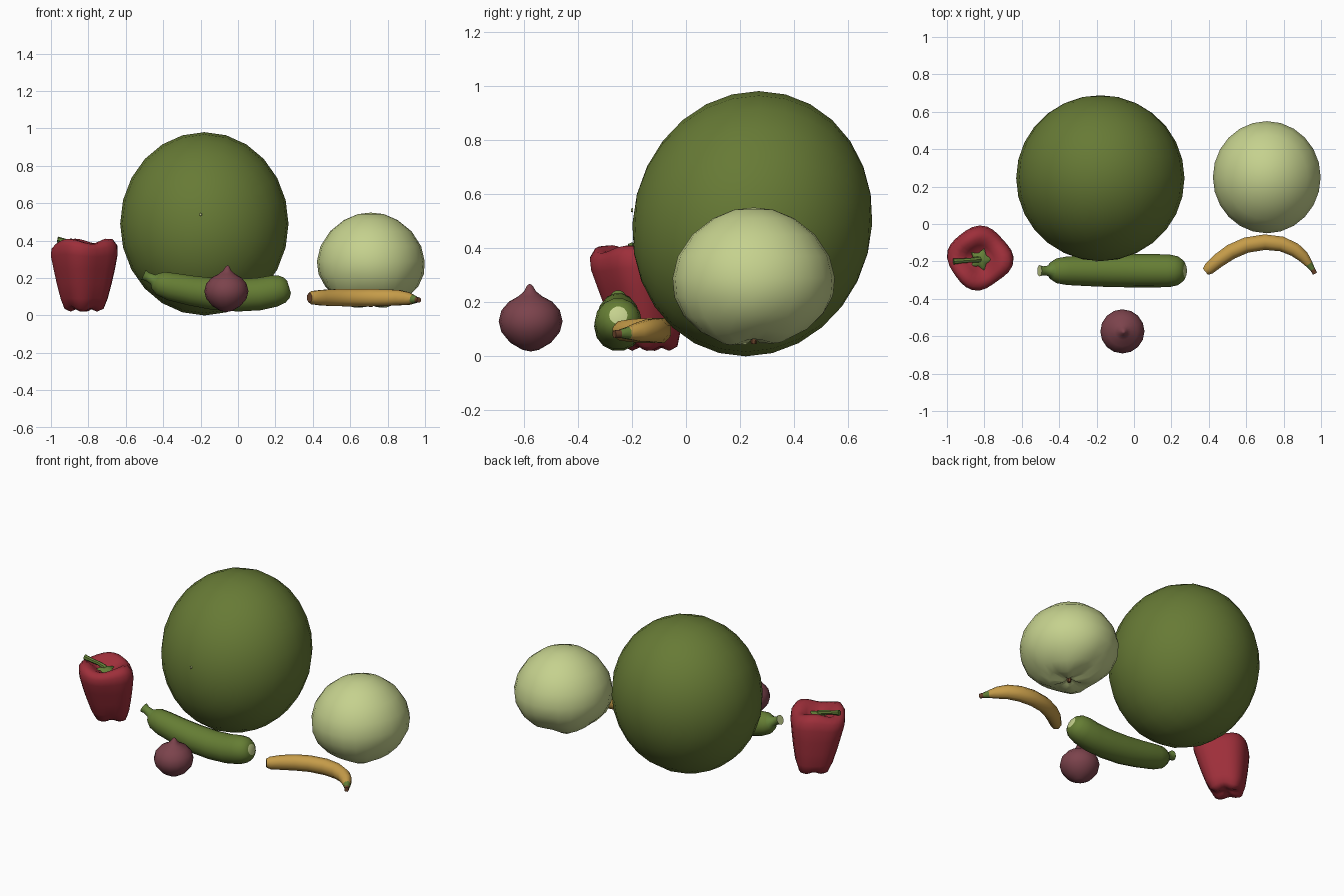
import bpy, bmesh, math
from mathutils import Vector

if "Cube" in bpy.data.objects:
    bpy.data.objects.remove(bpy.data.objects["Cube"])


def material(name, rgb):
    m = bpy.data.materials.new(name)
    m.diffuse_color = (*rgb, 1)
    m.use_nodes = True
    m.node_tree.nodes["Principled BSDF"].inputs["Base Color"].default_value = m.diffuse_color
    return m


MELON = material("melon green", (0.135, 0.195, 0.036))
PALE = material("pale green", (0.56, 0.64, 0.27))
RED = material("pepper red", (0.34, 0.028, 0.042))
ONION = material("onion purple", (0.20, 0.056, 0.072))
ZUCCHINI = material("zucchini green", (0.13, 0.205, 0.034))
STEM = material("stem green", (0.13, 0.22, 0.04))
YELLOW = material("banana yellow", (0.56, 0.33, 0.066))
BROWN = material("tip brown", (0.15, 0.06, 0.025))


def finish(name, bm, mats, angle=60):
    bmesh.ops.recalc_face_normals(bm, faces=bm.faces)
    me = bpy.data.meshes.new(name)
    bm.to_mesh(me)
    bm.free()
    for m in mats:
        me.materials.append(m)
    ob = bpy.data.objects.new(name, me)
    bpy.context.collection.objects.link(ob)
    bpy.ops.object.select_all(action='DESELECT')
    ob.select_set(True)
    bpy.context.view_layer.objects.active = ob
    bpy.ops.object.shade_smooth_by_angle(angle=math.radians(angle))
    return ob


def skin(bm, rings, mat=lambda i: 0):
    # bridge successive rings; a one-vertex ring is a pole
    for i, (a, b) in enumerate(zip(rings, rings[1:])):
        n = max(len(a), len(b))
        for k in range(n):
            j = (k + 1) % n
            quad = [a[k % len(a)], a[j % len(a)], b[j % len(b)], b[k % len(b)]]
            f = bm.faces.new(list(dict.fromkeys(quad)))
            f.material_index = mat(i)


def lathe(name, profile, sides, mats, place, angle=60):
    # profile of (radius, height); place(radius, angle, height) gives the point
    bm = bmesh.new()
    rings = []
    for r, h in profile:
        n = 1 if r == 0 else sides
        rings.append([bm.verts.new(place(r, 2 * math.pi * k / sides, h)) for k in range(n)])
    skin(bm, rings)
    return finish(name, bm, mats, angle)


def tube(name, path, sides, up, mats, mat=lambda i: 0, caps=(0, 0), squash=1.0):
    # path of (x, y, z, radius)
    bm = bmesh.new()
    pts = [Vector(p[:3]) for p in path]
    rings = []
    for i, p in enumerate(path):
        t = (pts[min(i + 1, len(pts) - 1)] - pts[max(i - 1, 0)]).normalized()
        s = t.cross(Vector(up)).normalized()
        u = s.cross(t)
        ring = []
        for k in range(sides):
            a = 2 * math.pi * (k + 0.5) / sides
            ring.append(bm.verts.new(pts[i] + p[3] * (s * math.cos(a) * squash + u * math.sin(a))))
        rings.append(ring)
    skin(bm, rings, mat)
    for ring, c in ((rings[0], caps[0]), (rings[-1], caps[1])):
        bm.faces.new(ring).material_index = c
    return finish(name, bm, mats, 50)


# Watermelon, poles facing front and back
arc = [(math.sin(math.pi * i / 14) if 0 < i < 14 else 0, -math.cos(math.pi * i / 14)) for i in range(15)]


def melon_point(r, a, h):
    z = 0.49 + 0.49 * r * math.sin(a)
    return (-0.18 + 0.45 * r * math.cos(a), 0.245 + 0.443 * h + 0.05 * (z - 0.49), z)


lathe("watermelon", arc, 24, [MELON], melon_point)

# Pale blossom scar on the melon front
tube("melon_scar", [(-0.2, -0.196, 0.54, 0.008), (-0.2, -0.203, 0.54, 0.006)], 6, (0, 0, 1), [PALE])


# Pale round melon, folded near its base
def pale_point(r, a, h):
    low = max(0, 1 - h / 0.26)
    fold = 1 + low * (0.05 * math.cos(5 * a) + 0.03 * math.cos(8 * a + 1))
    z = h + (0.05 * r * math.sin(a) + 0.012 * math.cos(4 * a)) * low
    return (0.71 + 0.99 * r * fold * math.cos(a), 0.25 + 1.03 * r * fold * math.sin(a), z)


lathe("pale_melon", [(0, 0.065), (0.04, 0.055), (0.12, 0.055), (0.19, 0.09), (0.25, 0.15),
                     (0.284, 0.22), (0.291, 0.29), (0.272, 0.37), (0.22, 0.45),
                     (0.145, 0.51), (0.07, 0.542), (0, 0.55)], 24, [PALE], pale_point)
tube("pale_melon_base", [(0.71, 0.25, 0.07, 0.014), (0.71, 0.25, 0.046, 0.01)], 6, (0, 1, 0), [BROWN])


# Bell pepper, lobed and leaning
def pepper_point(r, a, h):
    t = (h - 0.02) / 0.38
    outer = min(1, r / 0.1)
    lobe = 1 + (0.055 * math.cos(4 * a + 0.5) + 0.02 * math.cos(3 * a)) * outer
    wave = 0.014 * math.cos(3 * a + 0.4) * outer * max(0, t - 0.6) / 0.4
    if t < 0.2:
        wave += 0.012 * (1 - math.cos(4 * a + 0.5)) * outer * (1 - t / 0.2)
    return (-0.825 + r * lobe * math.cos(a), -0.13 - 0.062 * t + 0.96 * r * lobe * math.sin(a), h + wave)


lathe("bell_pepper", [(0, 0.05), (0.035, 0.035), (0.07, 0.02), (0.1, 0.035), (0.12, 0.09),
                      (0.14, 0.17), (0.157, 0.25), (0.17, 0.32), (0.168, 0.365), (0.145, 0.395),
                      (0.11, 0.397), (0.075, 0.375), (0.045, 0.35), (0, 0.345)],
      28, [RED], pepper_point)

# Pepper calyx and bent stem
lathe("pepper_calyx", [(0, 0.352), (0.05, 0.36), (0.035, 0.37), (0, 0.378)], 10, [STEM],
      lambda r, a, h: (-0.82 + r * (1 + 0.25 * math.cos(5 * a)) * math.cos(a),
                       -0.19 + r * (1 + 0.25 * math.cos(5 * a)) * math.sin(a), h))
tube("pepper_stem", [(-0.815, -0.19, 0.35, 0.02), (-0.835, -0.19, 0.375, 0.016),
                     (-0.87, -0.193, 0.387, 0.013), (-0.92, -0.197, 0.396, 0.013),
                     (-0.965, -0.2, 0.405, 0.017)], 7, (0, 1, 0), [STEM])

# Zucchini with a stem at the left and a pale scar at the right
zucchini = [(-0.505, 0.217, 0.030), (-0.485, 0.208, 0.024), (-0.455, 0.193, 0.028),
            (-0.44, 0.185, 0.048), (-0.415, 0.172, 0.066), (-0.36, 0.155, 0.076),
            (-0.25, 0.133, 0.082), (-0.13, 0.115, 0.087), (0, 0.108, 0.089),
            (0.11, 0.114, 0.089), (0.19, 0.13, 0.087), (0.235, 0.141, 0.077),
            (0.26, 0.148, 0.058), (0.273, 0.152, 0.034)]
tube("zucchini", [(x, -0.25, z, r) for x, z, r in zucchini], 14, (0, 1, 0),
     [ZUCCHINI, STEM, PALE], lambda i: 1 if i < 3 else 0, (2, 2))

# Onion with a pointed neck
lathe("onion", [(0, 0.018), (0.03, 0.024), (0.075, 0.05), (0.108, 0.09), (0.118, 0.13),
                (0.108, 0.17), (0.08, 0.202), (0.044, 0.222), (0.022, 0.24), (0.01, 0.262), (0, 0.268)],
      16, [ONION],
      lambda r, a, h: (-0.062 + r * math.cos(a) + 0.1 * max(0, h - 0.2),
                       -0.574 + r * math.sin(a) - 0.05 * max(0, h - 0.2), h))

# Banana lying on its side
banana = [(0.382, -0.255, 0.026), (0.40, -0.24, 0.038), (0.45, -0.196, 0.045), (0.52, -0.148, 0.049),
          (0.60, -0.113, 0.050), (0.70, -0.097, 0.050), (0.79, -0.107, 0.048), (0.86, -0.138, 0.044),
          (0.905, -0.175, 0.037), (0.935, -0.213, 0.025), (0.955, -0.243, 0.016), (0.968, -0.265, 0.015)]
tube("banana", [(x, y, 0.095 - 0.12 * max(0, x - 0.86), r) for x, y, r in banana], 8, (0, 0, 1),
     [YELLOW, STEM, BROWN], lambda i: {9: 1, 10: 2}.get(i, 0), (2, 2), 0.9)
